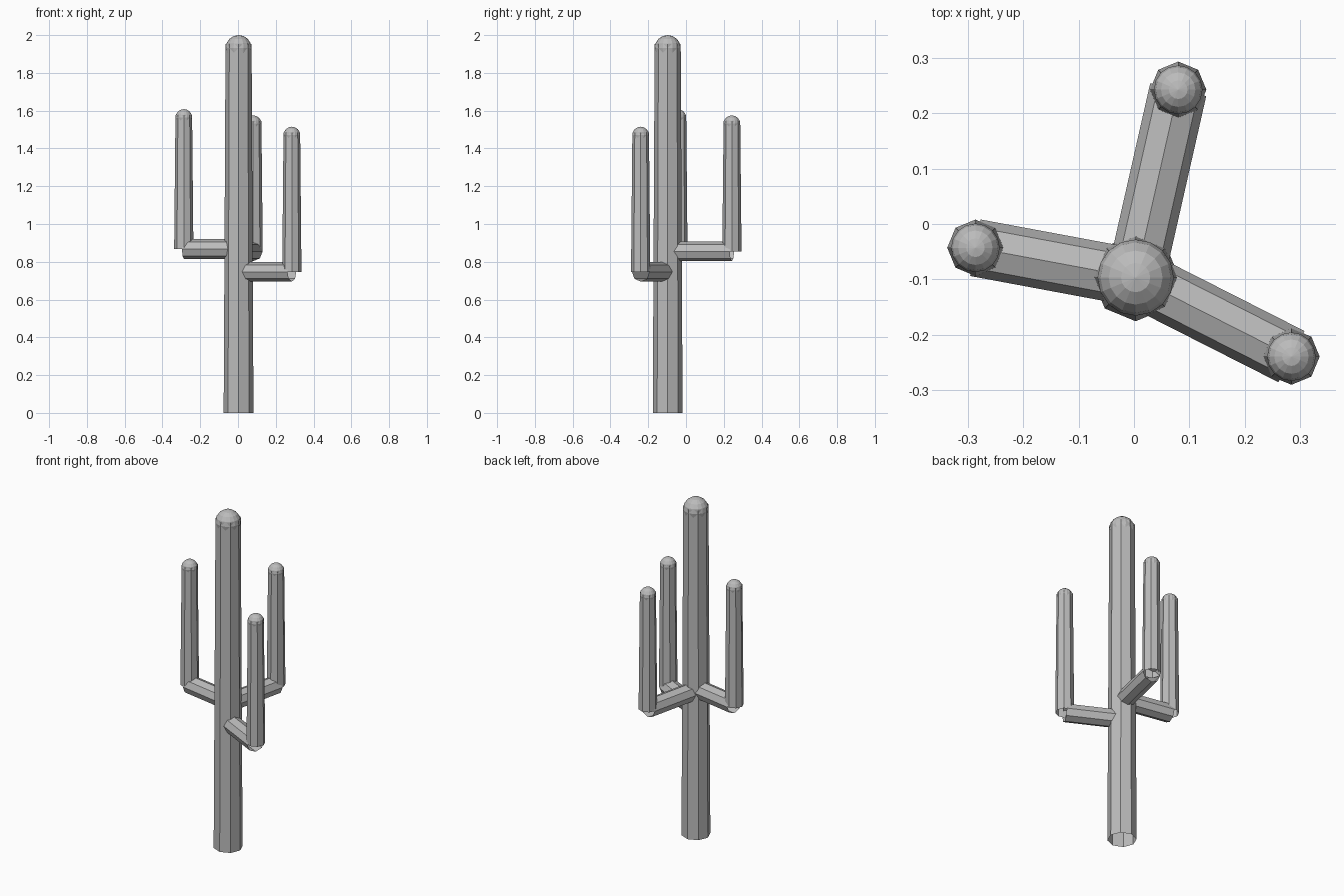
import bpy, bmesh
from math import cos, sin, pi
from mathutils import Vector

cube = bpy.data.objects.get("Cube")
if cube:
    bpy.data.objects.remove(cube, do_unlink=True)

grey = bpy.data.materials.new("plain grey")
grey.use_nodes = True
colour = (0.5, 0.5, 0.5, 1)
grey.diffuse_color = colour
grey.node_tree.nodes["Principled BSDF"].inputs["Base Color"].default_value = colour


def add_object(name, bm):
    bmesh.ops.recalc_face_normals(bm, faces=bm.faces)
    mesh = bpy.data.meshes.new(name)
    bm.to_mesh(mesh)
    bm.free()
    mesh.materials.append(grey)
    obj = bpy.data.objects.new(name, mesh)
    bpy.context.collection.objects.link(obj)
    return obj


def tube(name, start, end, r_start, r_end):
    """Open eight-sided tube between two points."""
    start, end = Vector(start), Vector(end)
    axis = (end - start).normalized()
    side = Vector((1, 0, 0)) if abs(axis.z) > 0.9 else Vector((0, 0, 1))
    other = axis.cross(side)
    bm = bmesh.new()
    rings = []
    for centre, r in ((start, r_start), (end, r_end)):
        rings.append([bm.verts.new(centre + r * (cos(i * pi / 4) * side + sin(i * pi / 4) * other))
                      for i in range(8)])
    low, high = rings
    for i in range(8):
        j = (i + 1) % 8
        bm.faces.new((low[i], low[j], high[j], high[i]))
    return add_object(name, bm)


def cap(name, x, y, top, r):
    """Rounded tip whose highest point is at the given height."""
    bm = bmesh.new()
    bmesh.ops.create_uvsphere(bm, u_segments=16, v_segments=8, radius=r)
    obj = add_object(name, bm)
    obj.location = (x, y, top - r)


def column(name, x, y, bottom, top, r_low, r_high):
    """Tapered upright with a rounded tip."""
    tube(name, (x, y, bottom), (x, y, top - 0.68 * r_high), r_low, r_high)
    cap(name + "_tip", x, y, top, r_high)


# Trunk
tx, ty = 0.003, -0.097
column("trunk", tx, ty, 0, 2, 0.079, 0.069)

# Arms: a level branch from the trunk, then an upright
arms = {
    "left_arm": (0.285, -0.24, 0.747, 1.515),
    "right_arm": (-0.287, -0.043, 0.868, 1.608),
    "back_arm": (0.08, 0.243, 0.855, 1.575),
}
for name, (x, y, z, top) in arms.items():
    tube(name + "_branch", (tx, ty, z), (x, y, z), 0.052, 0.052)
    column(name + "_upright", x, y, z, top, 0.051, 0.044)
